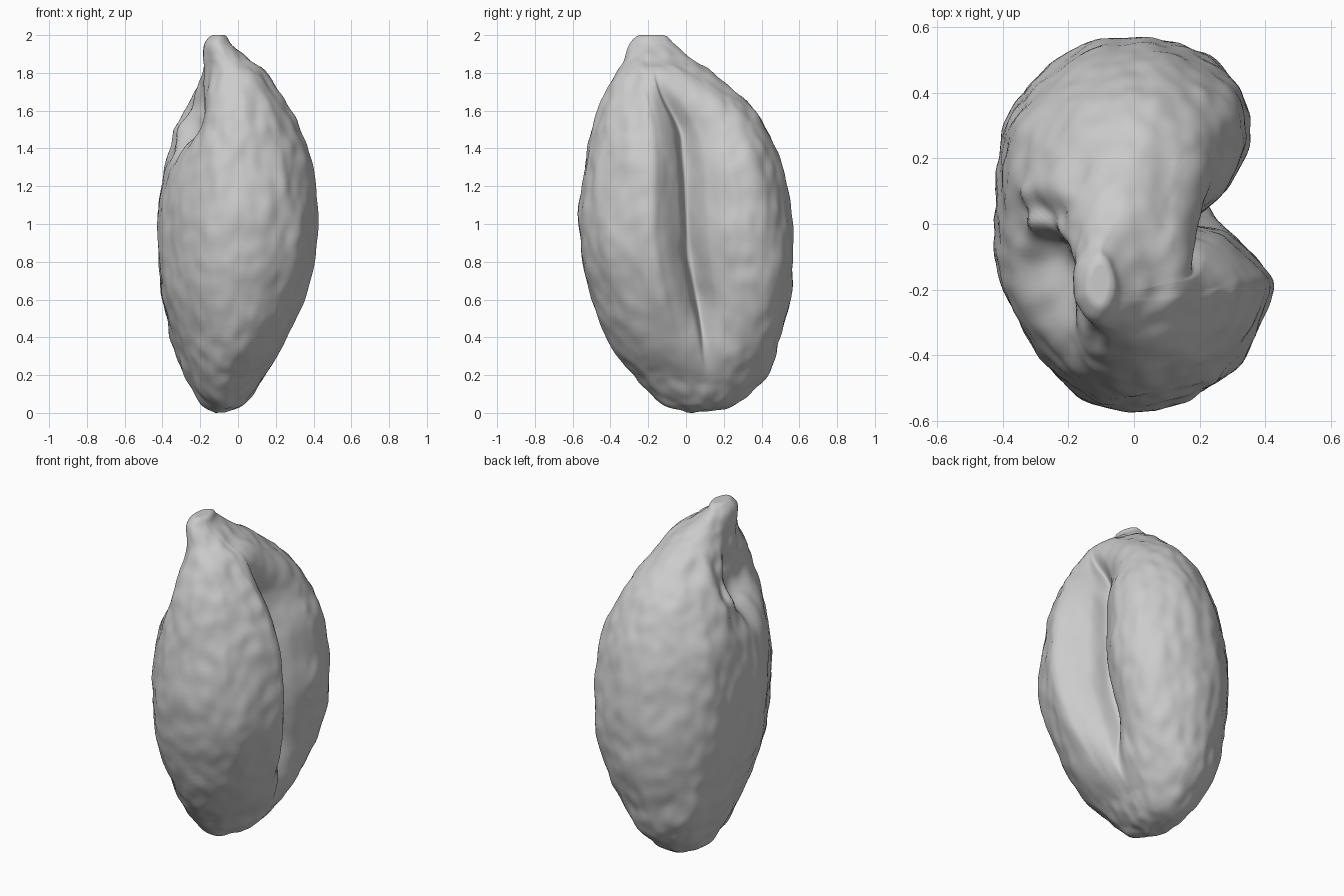
import bpy, bmesh, math
from mathutils import Vector, noise

RINGS_PER_STEP = 11
POINTS_PER_STEP = 10

# Outline of the kernel: height, right, left, front, back
OUTLINE = [
    (0.0, -0.12, -0.07, 0.0, 0.05), (0.05, -0.19, 0.03, -0.13, 0.27),
    (0.2, -0.28, 0.15, -0.28, 0.43), (0.4, -0.35, 0.27, -0.42, 0.5),
    (0.7, -0.41, 0.38, -0.53, 0.565), (1.0, -0.42, 0.42, -0.57, 0.56),
    (1.3, -0.39, 0.39, -0.54, 0.51), (1.5, -0.325, 0.33, -0.5, 0.425),
    (1.65, -0.265, 0.26, -0.45, 0.32), (1.8, -0.2, 0.16, -0.37, 0.145),
    (1.88, -0.19, 0.06, -0.33, 0.02), (1.95, -0.18, -0.03, -0.3, -0.06),
    (1.99, -0.15, -0.06, -0.26, -0.1), (2.0, -0.12, -0.09, -0.22, -0.15)]

# Two-lobed cross-section in a unit box, starting at the deep crease
SECTION = [
    (0.42, 0.02), (0.7, 0.22), (0.84, 0.5), (0.75, 0.76), (0.42, 0.94),
    (0, 1), (-0.44, 0.92), (-0.83, 0.67), (-0.98, 0.36), (-1, 0),
    (-0.94, -0.35), (-0.68, -0.71), (-0.37, -0.93), (0.03, -1),
    (0.44, -0.92), (0.77, -0.73), (1, -0.38), (0.93, -0.22), (0.7, -0.06)]


def spline(a, b, c, d, t):
    """Catmull-Rom blend of four tuples."""
    return [0.5 * (2 * q + (r - p) * t + (2 * p - 5 * q + 4 * r - s) * t * t
                   + (3 * q - p - 3 * r + s) * t ** 3)
            for p, q, r, s in zip(a, b, c, d)]


def smooth(lo, hi, v):
    t = max(0.0, min(1.0, (v - lo) / (hi - lo)))
    return t * t * (3 - 2 * t)


def section_at(z):
    """Cross-section at a height: the crease fades out and leans with z."""
    depth = smooth(0.15, 0.65, z) * (1 - smooth(1.5, 1.86, z))
    lean = 0.1 - 0.1 * smooth(0.3, 0.9, z) - 0.2 * smooth(1.45, 1.8, z)
    # The back lobe narrows towards both ends
    power = 2.0 + 0.3 * smooth(0.2, 0.6, z) - 0.6 * smooth(1.2, 1.6, z)
    slim = 1 - 0.08 * smooth(1.25, 1.55, z)
    pts = []
    for x, y in SECTION:
        if x > 0:
            full = (1 - abs(y) ** power) ** (1 / power)
            x = full + (x * (slim if y > 0.1 else 1) - full) * depth
        pts.append((x, y + lean * (1 - abs(y))))
    n = len(pts)
    return [spline(*(pts[(i + k) % n] for k in (-1, 0, 1, 2)), j / POINTS_PER_STEP)
            for i in range(n) for j in range(POINTS_PER_STEP)]


def outline_rings():
    last = len(OUTLINE) - 1
    for i in range(last):
        four = [OUTLINE[max(0, min(last, i + k))] for k in (-1, 0, 1, 2)]
        for j in range(RINGS_PER_STEP):
            yield spline(*four, j / RINGS_PER_STEP)
    yield OUTLINE[-1]


def hollow(co):
    """Weight of the ragged hollow high on the right side."""
    return math.exp(-((co.y + 0.18) / 0.15) ** 2 - ((co.z - 1.55) / 0.2) ** 2) \
        * smooth(-0.02, -0.18, co.x)


def bumps(co):
    """Wrinkled skin: broad dents, fine pits and stronger folds by the hollow."""
    broad = noise.noise(Vector((co.x * 6, co.y * 6, co.z * 4)))
    fine = noise.noise(Vector((co.x * 15, co.y * 15, co.z * 11)))
    fold = noise.noise(Vector((co.x * 9, co.y * 11, co.z * 7 + 5)))
    rough = 0.35 if co.x > 0.12 and abs(co.y) < 0.2 else 1.0
    calm = 0.4 + 0.6 * smooth(2.0, 1.8, co.z)
    ragged = math.exp(-((co.y + 0.08) / 0.2) ** 2 - ((co.z - 1.55) / 0.27) ** 2) \
        * smooth(-0.06, -0.14, co.x)
    return (0.012 * broad + 0.009 * fine * rough) * calm + 0.05 * fold * ragged


# Kernel body: stacked rings joined by quads
bm = bmesh.new()
rings = []
for z, x0, x1, y0, y1 in outline_rings():
    rings.append([bm.verts.new(((x0 + x1) / 2 + u * (x1 - x0) / 2,
                                (y0 + y1) / 2 + v * (y1 - y0) / 2, z))
                  for u, v in section_at(z)])
for low, high in zip(rings, rings[1:]):
    for i in range(len(low)):
        k = (i + 1) % len(low)
        bm.faces.new((low[i], low[k], high[k], high[i]))
bm.faces.new(rings[0][::-1])
bm.faces.new(rings[-1])

# Hollow and wrinkles
bm.normal_update()
shifts = [v.normal * bumps(v.co) + Vector((0.12, 0.04, 0)) * hollow(v.co)
          for v in bm.verts]
for v, s in zip(bm.verts, shifts):
    v.co += s
    v.co.z = max(0.0, min(2.0, v.co.z))

cube = bpy.data.objects.get("Cube")
if cube:
    bpy.data.objects.remove(cube, do_unlink=True)

mesh = bpy.data.meshes.new("kernel")
bm.to_mesh(mesh)
bm.free()
kernel = bpy.data.objects.new("kernel", mesh)
bpy.context.collection.objects.link(kernel)

# Plain grey skin
skin = bpy.data.materials.new("pale_grey")
skin.use_nodes = True
grey = (0.6, 0.6, 0.6, 1)
skin.diffuse_color = grey
skin.node_tree.nodes["Principled BSDF"].inputs["Base Color"].default_value = grey
mesh.materials.append(skin)

bpy.ops.object.select_all(action='DESELECT')
kernel.select_set(True)
bpy.context.view_layer.objects.active = kernel
bpy.ops.object.shade_smooth_by_angle(angle=math.radians(50))
